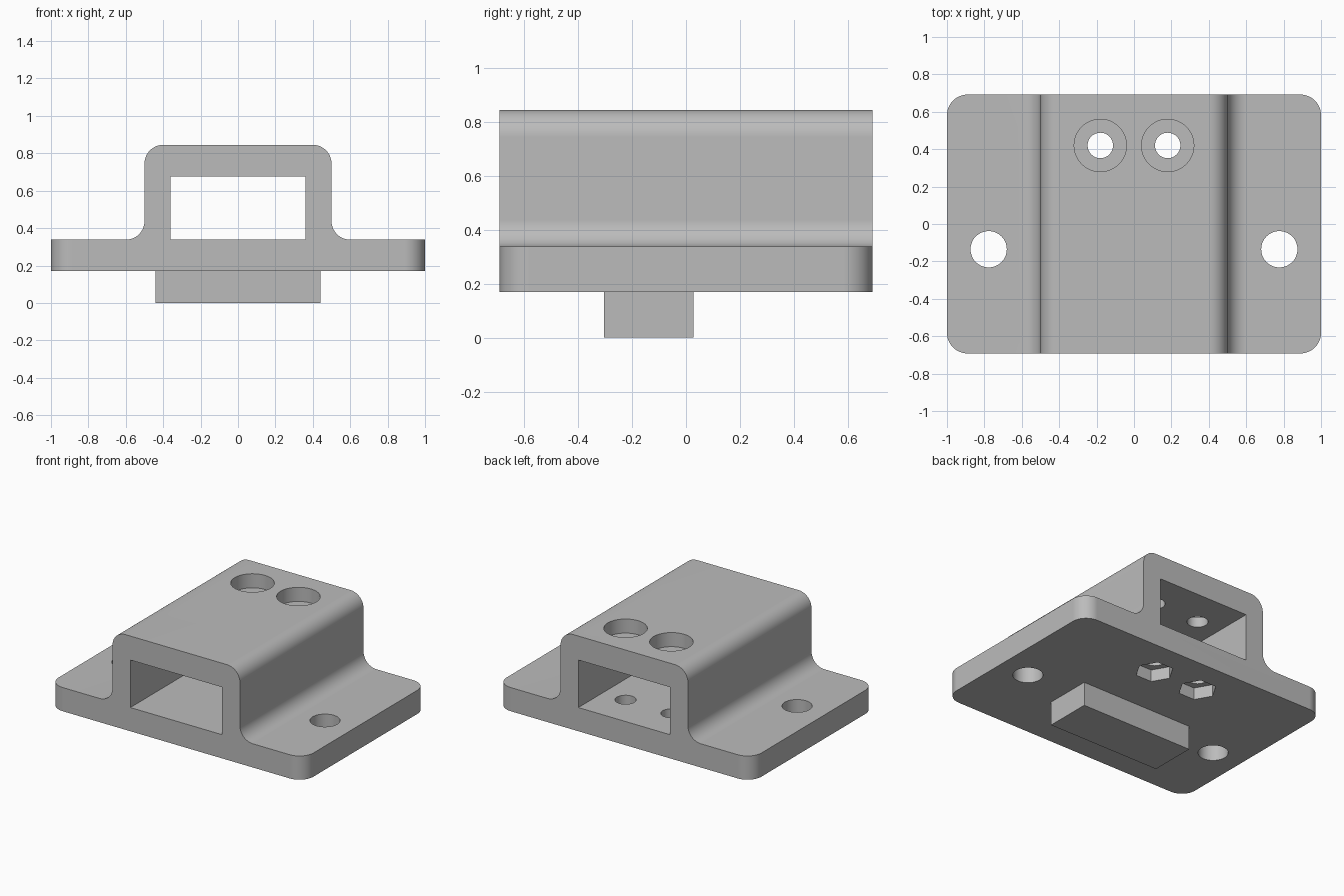
import bpy, bmesh, math
from mathutils import Matrix

cube = bpy.data.objects.get("Cube")
if cube:
    bpy.data.objects.remove(cube, do_unlink=True)

grey = bpy.data.materials.new("plain grey")
grey.use_nodes = True
colour = (0.5, 0.5, 0.5, 1)
grey.diffuse_color = colour
grey.node_tree.nodes["Principled BSDF"].inputs["Base Color"].default_value = colour

DEPTH = 0.692                   # half length along y
BASE, DECK, TOP = 0.17, 0.338, 0.845
SIDE, FILLET = 0.5, 0.1


def finish(bm, name):
    bmesh.ops.recalc_face_normals(bm, faces=bm.faces)
    mesh = bpy.data.meshes.new(name)
    bm.to_mesh(mesh)
    bm.free()
    mesh.materials.append(grey)
    obj = bpy.data.objects.new(name, mesh)
    bpy.context.collection.objects.link(obj)
    return obj


def box(name, x0, x1, y0, y1, z0, z1):
    bm = bmesh.new()
    bmesh.ops.create_cube(bm, size=1)
    bmesh.ops.scale(bm, vec=(x1 - x0, y1 - y0, z1 - z0), verts=bm.verts)
    bmesh.ops.translate(bm, vec=((x0 + x1) / 2, (y0 + y1) / 2, (z0 + z1) / 2), verts=bm.verts)
    return finish(bm, name)


def drill(name, x, y, radius, z0, z1, sides=48):
    bm = bmesh.new()
    bmesh.ops.create_cone(bm, cap_ends=True, segments=sides, radius1=radius,
                          radius2=radius, depth=z1 - z0,
                          matrix=Matrix.Translation((x, y, (z0 + z1) / 2)))
    # Turn the first corner to point along x
    bm.verts.ensure_lookup_table()
    first = bm.verts[0].co
    turn = -math.atan2(first.y - y, first.x - x)
    bmesh.ops.rotate(bm, cent=(x, y, 0), matrix=Matrix.Rotation(turn, 3, 'Z'), verts=bm.verts)
    return finish(bm, name)


def arc(cx, cz, start, end, steps=12):
    return [(cx + FILLET * math.cos(math.radians(start + (end - start) * i / steps)),
             cz + FILLET * math.sin(math.radians(start + (end - start) * i / steps)))
            for i in range(steps + 1)]


# Bracket body: half profile mirrored, then extruded front to back
half = [(1, BASE), (1, DECK)]
half += arc(SIDE + FILLET, DECK + FILLET, 270, 180)
half += arc(SIDE - FILLET, TOP - FILLET, 0, 90)
profile = half + [(-x, z) for x, z in reversed(half)]
bm = bmesh.new()
face = bm.faces.new([bm.verts.new((x, -DEPTH, z)) for x, z in profile])
extruded = bmesh.ops.extrude_face_region(bm, geom=[face], use_keep_orig=True)["geom"]
bmesh.ops.translate(bm, vec=(0, 2 * DEPTH, 0),
                    verts=[g for g in extruded if isinstance(g, bmesh.types.BMVert)])
bmesh.ops.recalc_face_normals(bm, faces=bm.faces)
corners = [e for e in bm.edges
           if all(abs(v.co.x) > 0.99 for v in e.verts)
           and abs(e.verts[0].co.z - e.verts[1].co.z) > 0.1]
bmesh.ops.bevel(bm, geom=corners, offset=0.11, segments=12, profile=0.5, affect='EDGES')
body = finish(bm, "mounting_bracket")

# Locating block underneath, channel, bolt holes, counterbores and nut pockets
parts = [(box("locating_block", -0.44, 0.44, -0.305, 0.027, 0, 0.25), 'UNION'),
         (box("channel", -0.36, 0.36, -1, 1, DECK, 0.675), 'DIFFERENCE')]
for s in (-1, 1):
    parts += [(cutter, 'DIFFERENCE') for cutter in (
        drill("flange_hole", s * 0.777, -0.135, 0.097, 0, 0.5),
        drill("bolt_hole", s * 0.18, 0.42, 0.068, 0, 1),
        drill("counterbore", s * 0.18, 0.42, 0.14, 0.745, 1),
        drill("nut_pocket", s * 0.18, 0.42, 0.125, 0.1, 0.255, 6))]

bpy.ops.object.select_all(action='DESELECT')
bpy.context.view_layer.objects.active = body
body.select_set(True)
for tool, operation in parts:
    mod = body.modifiers.new(tool.name, 'BOOLEAN')
    mod.operation = operation
    mod.solver = 'EXACT'
    mod.object = tool
    bpy.ops.object.modifier_apply(modifier=mod.name)
    bpy.data.objects.remove(tool, do_unlink=True)

# Smooth rounded surfaces, crisp flat ones
bpy.ops.object.shade_smooth_by_angle(angle=math.radians(30))
weighted = body.modifiers.new("weighted_normals", 'WEIGHTED_NORMAL')
weighted.keep_sharp = True
